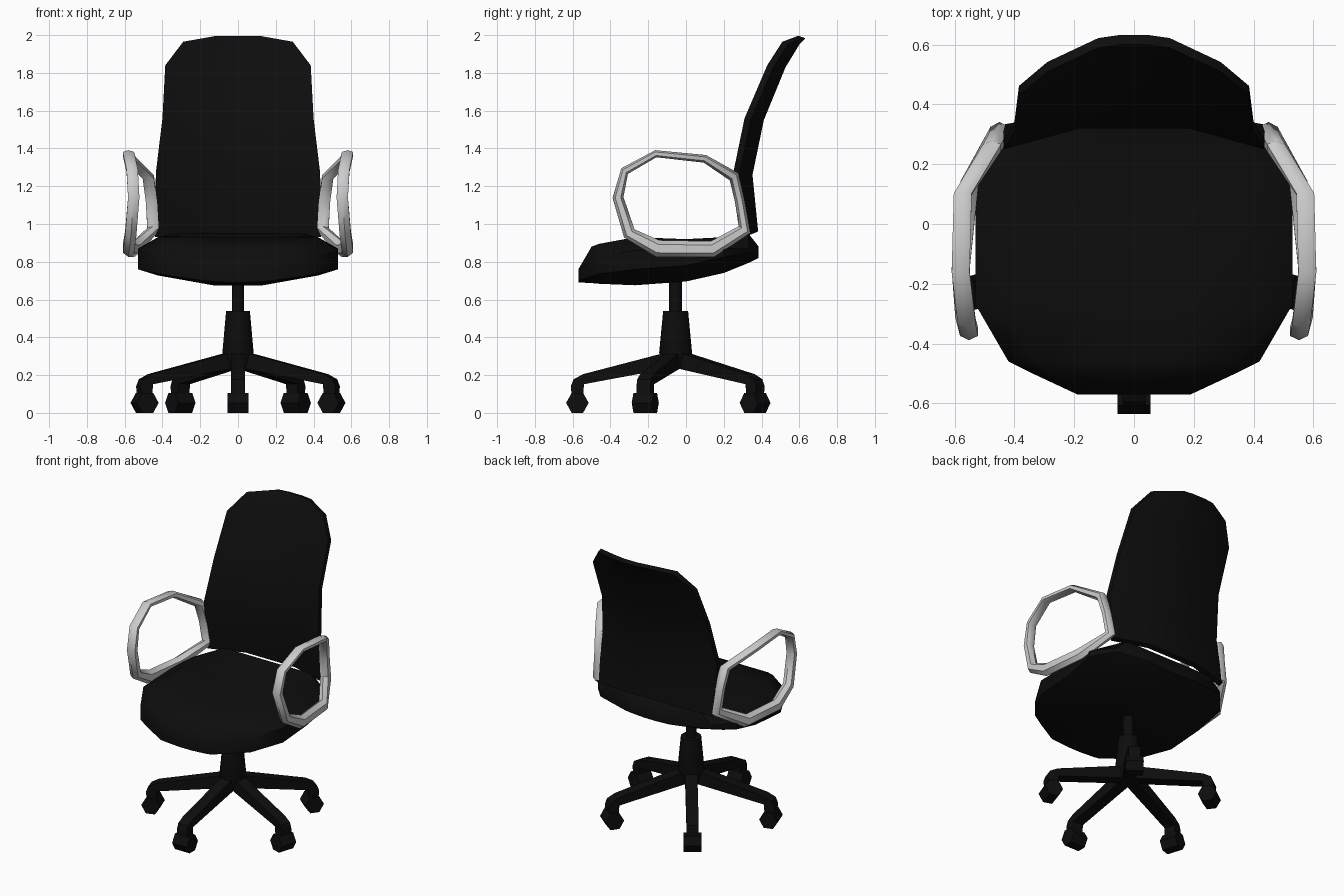
import bpy, bmesh, math
from mathutils import Vector, Matrix

if "Cube" in bpy.data.objects:
    bpy.data.objects.remove(bpy.data.objects["Cube"])

black = bpy.data.materials.new("black")
black.diffuse_color = (0.004, 0.004, 0.004, 1)
black.use_nodes = True
black.node_tree.nodes["Principled BSDF"].inputs["Base Color"].default_value = black.diffuse_color


def make(name, verts, faces, mat=black, angle=40):
    me = bpy.data.meshes.new(name)
    me.from_pydata([tuple(v) for v in verts], [], faces)
    bm = bmesh.new()
    bm.from_mesh(me)
    bmesh.ops.recalc_face_normals(bm, faces=bm.faces)
    bm.to_mesh(me)
    bm.free()
    ob = bpy.data.objects.new(name, me)
    bpy.context.collection.objects.link(ob)
    if mat:
        me.materials.append(mat)
    bpy.ops.object.select_all(action='DESELECT')
    ob.select_set(True)
    bpy.context.view_layer.objects.active = ob
    bpy.ops.object.shade_smooth_by_angle(angle=math.radians(angle))
    return ob


def slab(name, A, B):
    """Closed solid between two point grids of equal size."""
    n, m = len(A), len(A[0])
    verts = [p for g in (A, B) for row in g for p in row]
    ia = lambda i, j: i * m + j
    ib = lambda i, j: n * m + i * m + j
    faces = []
    for i in range(n - 1):
        for j in range(m - 1):
            for f in (ia, ib):
                faces.append((f(i, j), f(i + 1, j), f(i + 1, j + 1), f(i, j + 1)))
    rim = ([(0, j) for j in range(m)] + [(i, m - 1) for i in range(1, n)]
           + [(n - 1, j) for j in range(m - 2, -1, -1)] + [(i, 0) for i in range(n - 2, 0, -1)])
    for p, q in zip(rim, rim[1:] + rim[:1]):
        faces.append((ia(*p), ia(*q), ib(*q), ib(*p)))
    return make(name, verts, faces)


def loft(name, rings, mat=black, closed=False, angle=40):
    """Skin between rings of points, looped or capped."""
    k, n = len(rings[0]), len(rings)
    faces = []
    for i in range(n if closed else n - 1):
        for j in range(k):
            a, b = i * k, (i + 1) % n * k
            faces.append((a + j, a + (j + 1) % k, b + (j + 1) % k, b + j))
    if not closed:
        faces += [tuple(range(k)), tuple(range((n - 1) * k, n * k))]
    return make(name, [p for r in rings for p in r], faces, mat, angle)


# seat cushion: y, half width, bottom z, top z in the middle, top z at the rim
seat_rows = [(-.57, .19, .69, .76, .76), (-.50, .34, .685, .88, .80),
             (-.46, .42, .68, .895, .83), (-.27, .53, .67, .93, .86),
             (0, .53, .69, .92, .87), (.2, .53, .735, .93, .87),
             (.33, .42, .79, .95, .87), (.385, .19, .82, .88, .88)]
us = (-1, -.8, -.25, .25, .8, 1)
top = [[(u * w, y, ze if abs(u) == 1 else zt) for u in us] for y, w, zb, zt, ze in seat_rows]
bot = [[(u * w, y, zb + .09 * (u * w / .53) ** 2) for u in us] for y, w, zb, zt, ze in seat_rows]
slab("seat", top, bot)

# backrest: z, half width, front y at the edge, front y in the middle
back_rows = [(.95, .44, .30, .35), (1.27, .435, .25, .32), (1.56, .40, .31, .38),
             (1.84, .385, .43, .495), (1.965, .29, .51, .57), (1.995, .12, .59, .60)]
us = (-1, -.42, .42, 1)
front = [[(u * w, ye if abs(u) == 1 else ym, z - (.02 if z < 1 and abs(u) == 1 else 0))
          for u in us] for z, w, ye, ym in back_rows]
rear = [[(x, y + .032, z - (.012 if z > 1.9 else -.01 if z < 1 else .01))
         for x, y, z in row] for row in front]
slab("backrest", front, rear)

# armrest loops: y, z, x, half thickness
loop = [(-.16, 1.372, .58, .019), (.10, 1.345, .573, .021), (.255, 1.25, .475, .03),
        (.285, 1.12, .458, .026), (.31, .97, .45, .036), (.14, .867, .55, .043),
        (-.15, .87, .58, .045), (-.30, .95, .568, .035), (-.36, 1.14, .552, .029),
        (-.325, 1.28, .56, .023)]
for side, label in ((-1, "left"), (1, "right")):
    rings = []
    for i, (y, z, x, h) in enumerate(loop):
        p, q = loop[i - 1], loop[(i + 1) % len(loop)]
        t = Vector((q[0] - p[0], q[1] - p[1])).normalized()
        section = [(0, 1), (.03, .5), (.03, -.5), (0, -1), (-.03, -.5), (-.03, .5)]
        rings.append([(side * (x + dx), y - t.y * h * s, z + t.x * h * s) for dx, s in section])
    loft(label + "_armrest", rings, None, True, 50)

# gas lift column and post
CY = -.055


def column(name, stations, sides=10):
    loft(name, [[(r * math.cos(math.tau * (k + .5) / sides),
                  CY + r * math.sin(math.tau * (k + .5) / sides), z)
                 for k in range(sides)] for r, z in stations])


column("column", [(.07, .24), (.087, .32), (.066, .54)])
column("post", [(.034, .5), (.034, .74)])

# five legs with casters, built along +x and turned round the column
leg = [(0, .33), (.08, .312), (.49, .205), (.54, .178), (.555, .14), (.55, .09),
       (.49, .09), (.485, .152), (.03, .237), (0, .237)]
hexagon = [(.52 + .06 * math.cos(a * math.pi / 3), .053 + .061 * math.sin(a * math.pi / 3))
           for a in range(6)]
for k in range(5):
    turn = Matrix.Translation((0, CY, 0)) @ Matrix.Rotation(math.radians(-90 + 72 * k), 4, 'Z')
    for name, profile, w in (("leg", leg, .038), ("caster", hexagon, .056)):
        loft(f"{name}_{k + 1}", [[turn @ Vector((r, s, z)) for r, z in profile] for s in (-w, w)])
